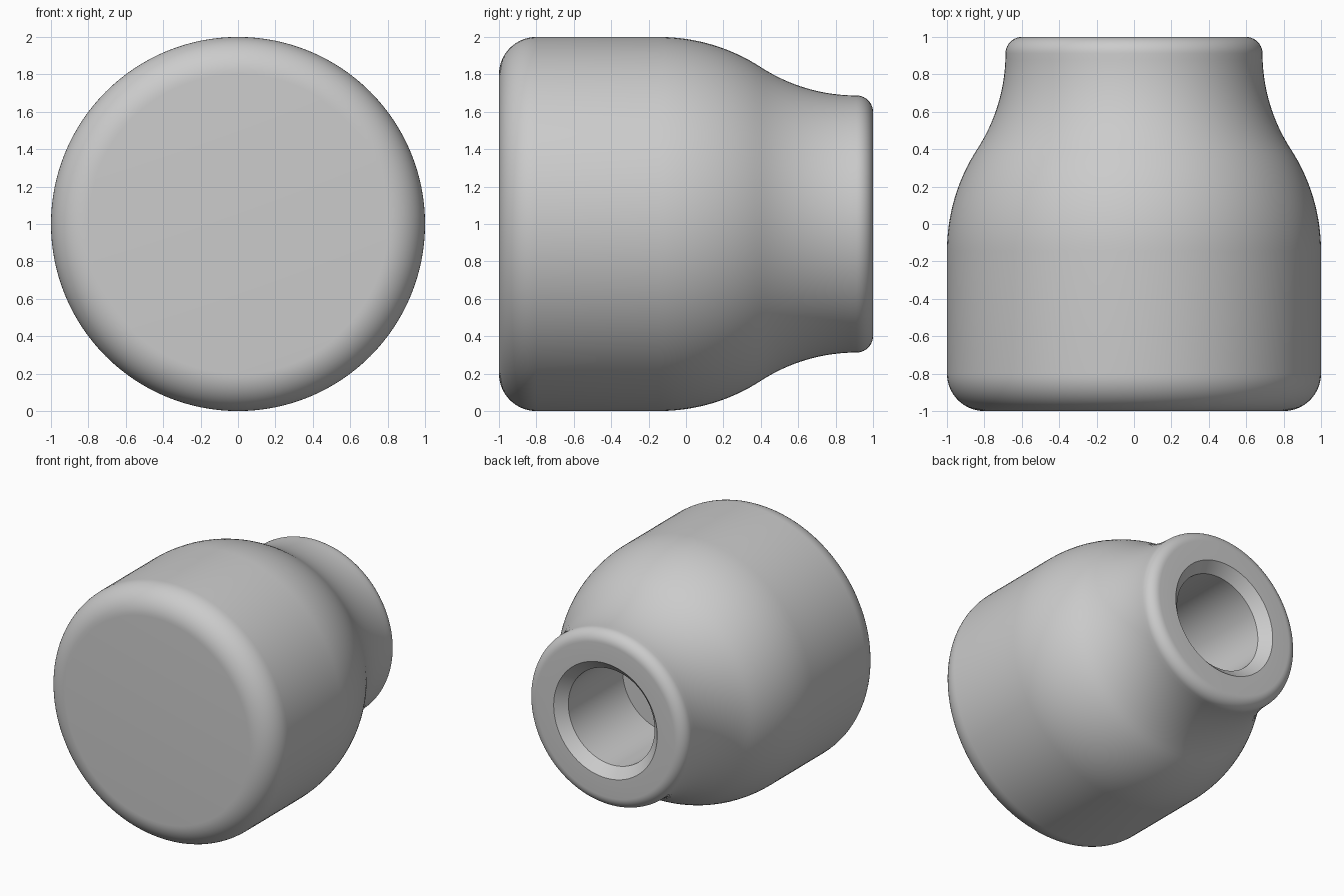
import bpy
import bmesh
from math import sin, cos, radians, pi
from mathutils import Vector

default = bpy.data.objects.get("Cube")
if default:
    bpy.data.objects.remove(default, do_unlink=True)

# Single grey finish
grey = bpy.data.materials.new("plain grey")
grey.use_nodes = True
grey.diffuse_color = (0.6, 0.6, 0.6, 1)
grey.node_tree.nodes["Principled BSDF"].inputs["Base Color"].default_value = (0.6, 0.6, 0.6, 1)


def arc(y, r, radius, start, end, steps):
    """Points (y, r) on an arc around (y, r); angle 0 points to +y, 90 points outward."""
    angles = [radians(start + (end - start) * i / steps) for i in range(steps + 1)]
    return [(y + radius * cos(a), r + radius * sin(a)) for a in angles]


# Half profile along the axis, from the closed front to the bottom of the bore
SWEEP = 33
shoulder = arc(-0.145, 0, 1.0, 90, 90 - SWEEP, 16)
neck_radius = 0.94
join_y, join_r = shoulder[-1]
neck_y = join_y + neck_radius * sin(radians(SWEEP))
neck_r = join_r + neck_radius * cos(radians(SWEEP))
neck = arc(neck_y, neck_r, neck_radius, 270 - SWEEP, 270, 16)
rim_r = neck[-1][1]
fillet = 1 - neck_y

profile = [(-1, 0)]
profile += arc(-0.8, 0.8, 0.2, 180, 90, 14)          # rounded front edge
profile += shoulder + neck[1:]                       # shoulder into waist
profile += arc(neck_y, rim_r - fillet, fillet, 90, 0, 10)[1:]  # rounded rim
profile += [(1, 0.45), (0.925, 0.375), (0.25, 0.375), (0.25, 0)]  # chamfer and bore

# Revolve the profile around the y axis
bm = bmesh.new()
verts = [bm.verts.new((r, y, 0)) for y, r in profile]
edges = [bm.edges.new(pair) for pair in zip(verts, verts[1:])]
bmesh.ops.spin(bm, geom=verts + edges, cent=Vector(), axis=(0, 1, 0),
               angle=2 * pi, steps=128, use_merge=True)
bmesh.ops.remove_doubles(bm, verts=bm.verts, dist=1e-5)
bmesh.ops.recalc_face_normals(bm, faces=bm.faces)

mesh = bpy.data.meshes.new("knob")
bm.to_mesh(mesh)
bm.free()
mesh.materials.append(grey)
knob = bpy.data.objects.new("knob", mesh)
knob.location.z = 1
bpy.context.collection.objects.link(knob)

# Smooth curved surfaces, crisp chamfer and bore edges
bpy.ops.object.select_all(action='DESELECT')
knob.select_set(True)
bpy.context.view_layer.objects.active = knob
bpy.ops.object.shade_smooth_by_angle(angle=radians(30))
